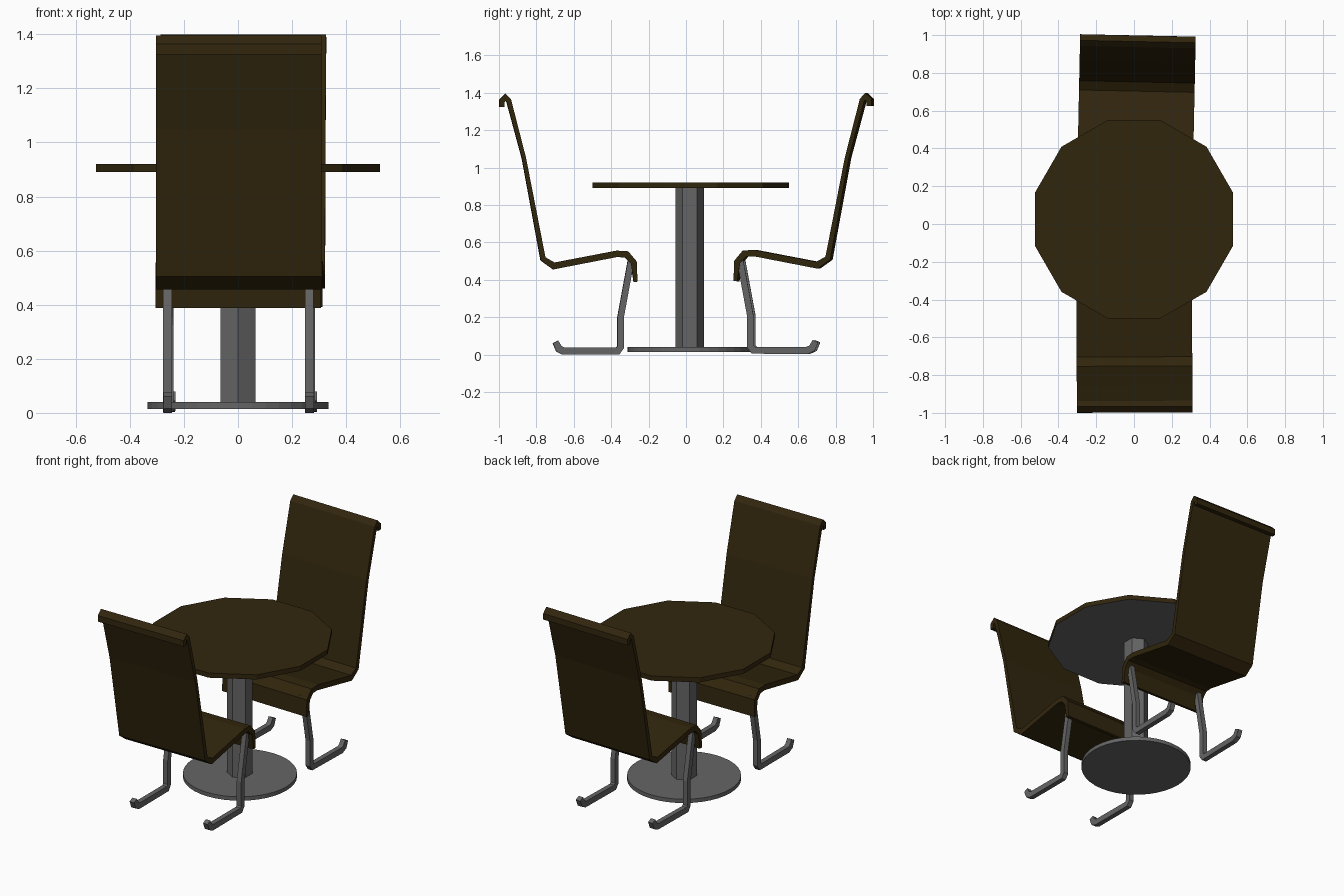
import bpy, bmesh, math
from mathutils import Matrix, Vector

if "Cube" in bpy.data.objects:
    bpy.data.objects.remove(bpy.data.objects["Cube"])


def material(name, color):
    m = bpy.data.materials.new(name)
    m.diffuse_color = color
    m.use_nodes = True
    m.node_tree.nodes["Principled BSDF"].inputs["Base Color"].default_value = m.diffuse_color
    return m


brown = material("dark_brown", (0.031, 0.019, 0.004, 1))
grey = material("metal_grey", (0.13, 0.13, 0.13, 1))


def finish(name, bm, mats, matrix=Matrix()):
    bmesh.ops.recalc_face_normals(bm, faces=bm.faces[:])
    mesh = bpy.data.meshes.new(name)
    bm.to_mesh(mesh)
    bm.free()
    for m in mats:
        mesh.materials.append(m)
    ob = bpy.data.objects.new(name, mesh)
    ob.matrix_world = matrix
    bpy.context.collection.objects.link(ob)
    return ob


def prism(name, sides, radius, y, z0, z1, turn, mats):
    bm = bmesh.new()
    mat = Matrix.Translation((0, y, (z0 + z1) / 2)) @ Matrix.Rotation(math.radians(turn), 4, 'Z')
    bmesh.ops.create_cone(bm, cap_ends=True, segments=sides, radius1=radius,
                          radius2=radius, depth=z1 - z0, matrix=mat)
    if len(mats) > 1:                      # second material on the underside
        bm.normal_update()
        for f in bm.faces:
            if f.normal.z < -0.9:
                f.material_index = 1
    return finish(name, bm, mats)


def bent_strip(name, path, x0, x1, mats, matrix):
    """Sweep a strip with mitred bends along (y, z, thickness) points."""
    pts = [Vector(p[:2]) for p in path]
    dirs = [(b - a).normalized() for a, b in zip(pts, pts[1:])]
    bm = bmesh.new()
    rings = []
    for i, p in enumerate(pts):
        d0, d1 = dirs[max(i - 1, 0)], dirs[min(i, len(dirs) - 1)]
        t = (d0 + d1).normalized()
        off = Vector((-t.y, t.x)) * path[i][2] / 2 / max(t.dot(d1), 0.6)
        a, b = p + off, p - off
        rings.append([bm.verts.new((x, *q)) for x, q in
                      ((x0, a), (x1, a), (x1, b), (x0, b))])
    for r, s in zip(rings, rings[1:]):
        for k in range(4):
            n = (k + 1) % 4
            bm.faces.new((r[k], r[n], s[n], s[k]))
    bm.faces.new(rings[0])
    bm.faces.new(rings[-1])
    return finish(name, bm, mats, matrix)


# Table
prism("table_top", 12, 0.543, 0.025, 0.89, 0.92, 15, [brown, grey])
prism("table_column", 6, 0.075, 0.02, 0.03, 0.895, 0, [grey])
prism("table_base", 40, 0.334, 0.02, 0.015, 0.04, 0, [grey])

# Chair side profiles: distance from table centre, height, thickness
SEAT = [(0.985, 1.325, 0.027), (0.984, 1.358, 0.028), (0.966, 1.376, 0.027),
        (0.948, 1.358, 0.026), (0.867, 1.05, 0.022), (0.765, 0.512, 0.028),
        (0.707, 0.474, 0.035), (0.37, 0.539, 0.034), (0.318, 0.536, 0.034),
        (0.28, 0.492, 0.032), (0.27, 0.389, 0.02)]
LEG = [(0.292, 0.515, 0.034), (0.350, 0.20, 0.034), (0.350, 0.04, 0.034),
       (0.366, 0.019, 0.036), (0.655, 0.019, 0.038), (0.680, 0.031, 0.038),
       (0.698, 0.068, 0.032)]

# Two facing chairs, each slightly turned as placed
for side, turn, lift in (("front", 180.2, 0.0), ("back", -1.2, 0.004)):
    m = Matrix.Translation((0, 0, lift)) @ Matrix.Rotation(math.radians(turn), 4, 'Z')
    bent_strip(side + "_chair_seat", SEAT, -0.306, 0.306, [brown], m)
    for label, x in (("left", -0.262), ("right", 0.262)):
        bent_strip(f"{side}_chair_{label}_leg", LEG, x - 0.016, x + 0.016, [grey], m)
